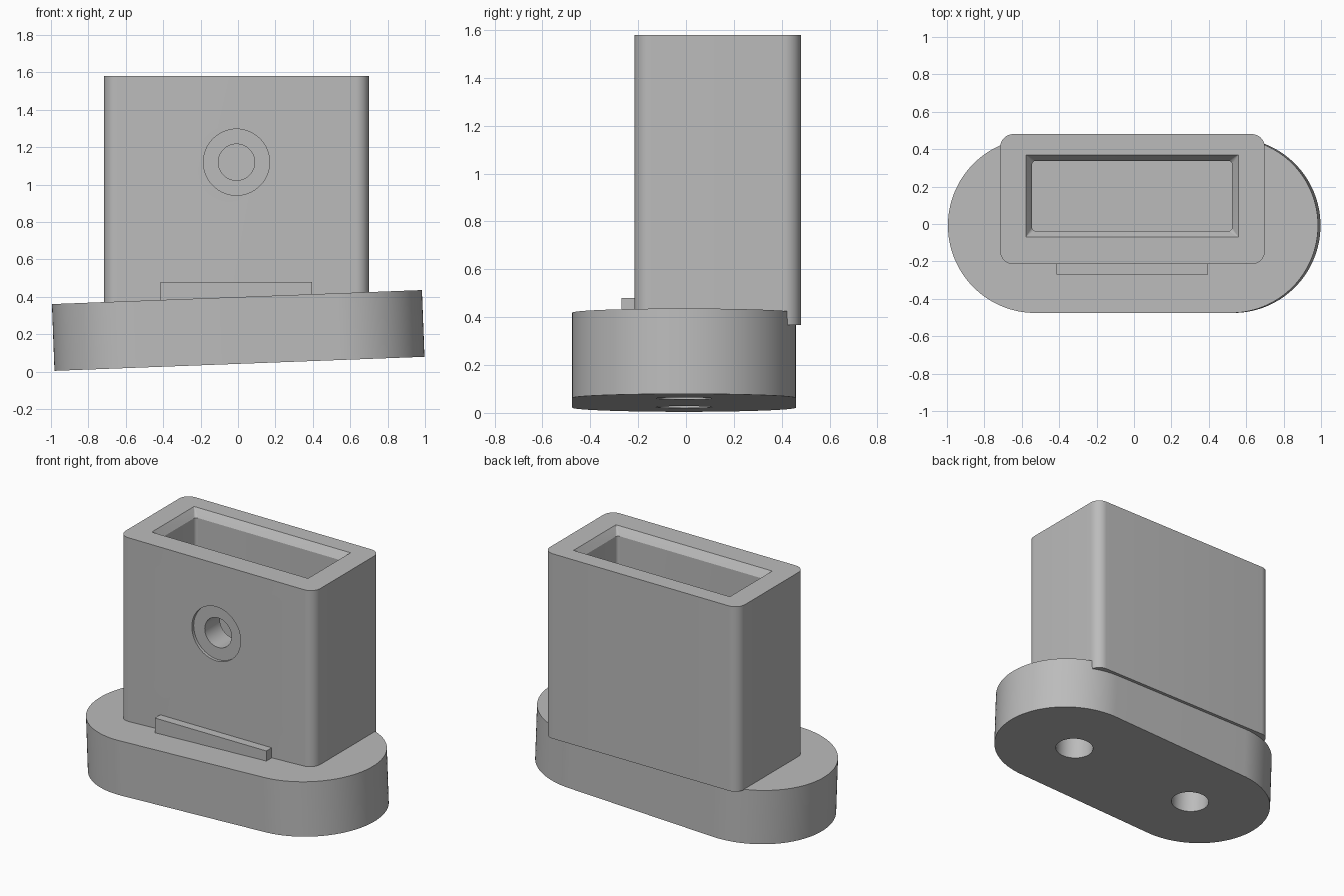
import bpy
import bmesh
import math
from mathutils import Matrix

old = bpy.data.objects.get("Cube")
if old:
    bpy.data.objects.remove(old, do_unlink=True)

grey = bpy.data.materials.new("plain grey")
grey.use_nodes = True
colour = (0.5, 0.5, 0.5, 1)
grey.diffuse_color = colour
grey.node_tree.nodes["Principled BSDF"].inputs["Base Color"].default_value = colour


def finish(name, bm):
    bmesh.ops.recalc_face_normals(bm, faces=bm.faces)
    mesh = bpy.data.meshes.new(name)
    bm.to_mesh(mesh)
    bm.free()
    mesh.materials.append(grey)
    obj = bpy.data.objects.new(name, mesh)
    bpy.context.collection.objects.link(obj)
    return obj


def loft(name, rings, centre=(0, 0), segments=12):
    """Stack rounded rectangles given as (width, depth, radius, height)."""
    bm = bmesh.new()
    loops = []
    for w, d, r, z in rings:
        loop = []
        for i, (sx, sy) in enumerate([(1, 1), (-1, 1), (-1, -1), (1, -1)]):
            for k in range(segments + 1):
                a = math.pi / 2 * (i + k / segments)
                loop.append(bm.verts.new((
                    centre[0] + sx * (w / 2 - r) + r * math.cos(a),
                    centre[1] + sy * (d / 2 - r) + r * math.sin(a), z)))
        loops.append(loop)
    for low, high in zip(loops, loops[1:]):
        for i in range(len(low)):
            j = (i + 1) % len(low)
            bm.faces.new((low[i], low[j], high[j], high[i]))
    bm.faces.new(loops[0][::-1])
    bm.faces.new(loops[-1])
    bmesh.ops.remove_doubles(bm, verts=bm.verts, dist=1e-5)
    return finish(name, bm)


def cylinder(name, radius, length, matrix):
    bm = bmesh.new()
    bmesh.ops.create_cone(bm, cap_ends=True, segments=64, radius1=radius,
                          radius2=radius, depth=length, matrix=matrix)
    return finish(name, bm)


def cut(target, cutter):
    mod = target.modifiers.new("cut", "BOOLEAN")
    mod.operation = "DIFFERENCE"
    mod.solver = "EXACT"
    mod.object = cutter
    bpy.context.view_layer.objects.active = target
    bpy.ops.object.modifier_apply(modifier=mod.name)
    bpy.data.objects.remove(cutter, do_unlink=True)


def smooth(obj):
    bpy.ops.object.select_all(action="DESELECT")
    obj.select_set(True)
    bpy.context.view_layer.objects.active = obj
    bpy.ops.object.shade_smooth_by_angle(angle=math.radians(30))


# Tilted stadium base with two blind holes underneath
base = loft("base", [(1.98, 0.935, 0.4675, 0), (1.98, 0.935, 0.4675, 0.357)], segments=32)
for x in (-0.475, 0.475):
    cut(base, cylinder("base_hole", 0.117, 0.56, Matrix.Translation((x, 0, 0))))
base.location = (0.008, -0.008, 0.042)
base.rotation_euler.y = -math.radians(2.17)
smooth(base)

# Upright hollow holder with a chamfered mouth
holder = loft("holder", [(1.415, 0.695, 0.07, 0.367), (1.415, 0.695, 0.07, 1.58)],
              centre=(-0.008, 0.133))
cut(holder, loft("pocket", [(1.07, 0.375, 0.02, 0.48), (1.07, 0.375, 0.02, 1.53),
                            (1.135, 0.44, 0.002, 1.58), (1.135, 0.44, 0.002, 1.7)],
                 centre=(-0.01, 0.15), segments=6))

# Shallow round recess and bore in the front wall
for radius, length in ((0.177, 0.04), (0.097, 0.5)):
    place = Matrix.Translation((-0.008, -0.215, 1.12)) @ Matrix.Rotation(math.pi / 2, 4, "X")
    cut(holder, cylinder("front_bore", radius, length, place))
smooth(holder)

# Small ledge at the foot of the front wall
bm = bmesh.new()
bmesh.ops.create_cube(bm, size=1, matrix=Matrix.Translation((-0.01, -0.238, 0.415))
                      @ Matrix.Diagonal((0.81, 0.064, 0.13, 1)))
finish("front_ledge", bm)
